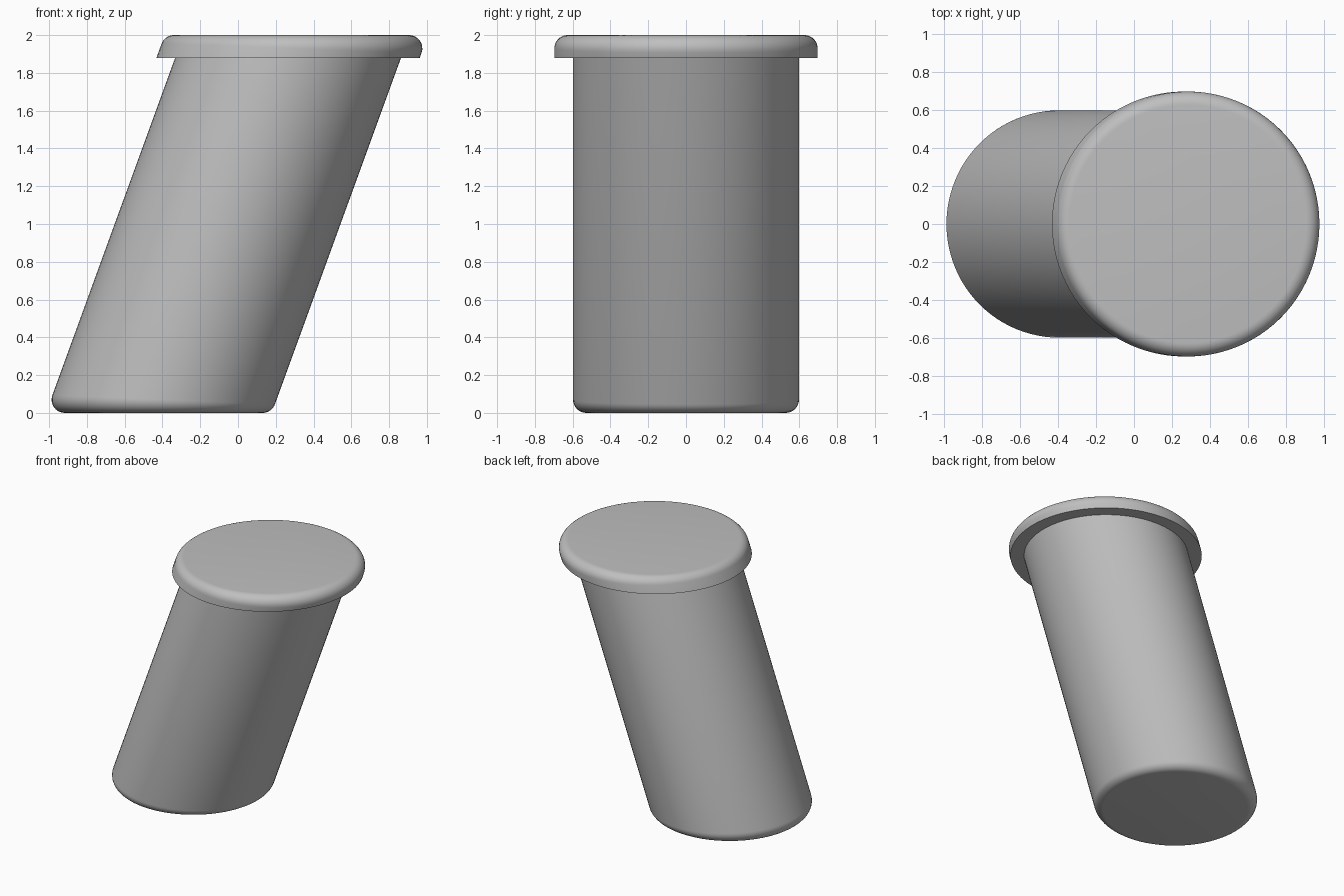
import bpy
import bmesh
import math
from mathutils import Vector

if "Cube" in bpy.data.objects:
    bpy.data.objects.remove(bpy.data.objects["Cube"])

LEAN = math.tan(math.radians(20))   # sideways lean per unit of height
MID_X = -0.419                      # axis position at the ground
FILLET = 0.07
SEGMENTS = 96
STEPS = 8

grey = bpy.data.materials.new("plain grey")
grey.use_nodes = True
colour = (0.52, 0.52, 0.52, 1)
grey.diffuse_color = colour
grey.node_tree.nodes["Principled BSDF"].inputs["Base Color"].default_value = colour


def wall(angle, radius, z):
    """Point on the leaning wall."""
    return Vector((MID_X + LEAN * z + radius * math.cos(angle), radius * math.sin(angle), z))


def leaning_cylinder(name, radius, sharp_z, round_z):
    """Leaning cylinder with level ends, one sharp and one with a rolled edge."""
    up = 1 if round_z > sharp_z else -1
    cap = Vector((0, 0, up))
    bm = bmesh.new()
    rows = [[] for _ in range(STEPS + 2)]
    for i in range(SEGMENTS):
        a = math.tau * i / SEGMENTS
        normal = Vector((math.cos(a), math.sin(a), -LEAN * math.cos(a))).normalized()
        # Centre of a ball rolling against both the wall and the level end
        touch = wall(a, radius, round_z - up * FILLET + FILLET * normal.z)
        centre = touch - FILLET * normal
        rows[0].append(bm.verts.new(wall(a, radius, sharp_z)))
        for s in range(STEPS + 1):
            arc = normal.slerp(cap, s / STEPS)
            rows[s + 1].append(bm.verts.new(centre + FILLET * arc))
    for low, high in zip(rows, rows[1:]):
        for i in range(SEGMENTS):
            j = (i + 1) % SEGMENTS
            bm.faces.new((low[i], low[j], high[j], high[i]))
    bm.faces.new(rows[0])
    bm.faces.new(rows[-1])
    bmesh.ops.recalc_face_normals(bm, faces=bm.faces)

    mesh = bpy.data.meshes.new(name)
    bm.to_mesh(mesh)
    bm.free()
    mesh.materials.append(grey)
    obj = bpy.data.objects.new(name, mesh)
    bpy.context.collection.objects.link(obj)
    bpy.ops.object.select_all(action="DESELECT")
    obj.select_set(True)
    bpy.context.view_layer.objects.active = obj
    bpy.ops.object.shade_smooth_by_angle(angle=math.radians(30))
    return obj


# Body rounded at the foot, running slightly into the lid
leaning_cylinder("body", 0.598, 1.89, 0)
# Wider lid rounded at the top
leaning_cylinder("lid", 0.697, 1.88, 2)
